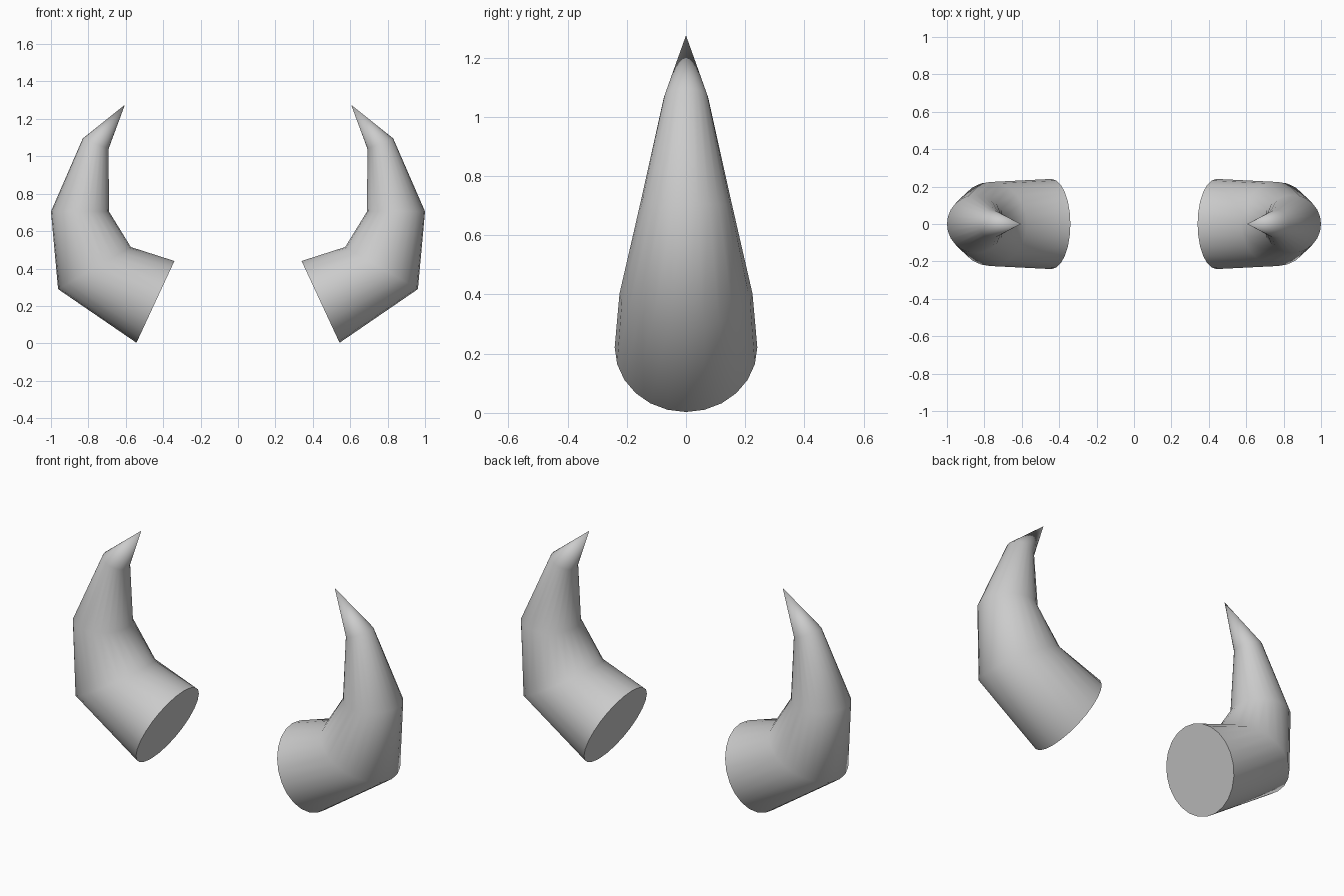
import bpy, bmesh, math
from mathutils import Vector

if "Cube" in bpy.data.objects:
    bpy.data.objects.remove(bpy.data.objects["Cube"])

SIDES = 24
# Each ring: inner (x, z), outer (x, z) of the horn's cross-section
RINGS = [((0.34, 0.44), (0.543, 0.003)),
         ((0.573, 0.515), (0.962, 0.29)),
         ((0.69, 0.705), (1.0, 0.705)),
         ((0.692, 1.04), (0.83, 1.095))]
TIP = (0.605, 0, 1.275)


def add_ring(bm, inner, outer):
    a = Vector((inner[0], 0, inner[1]))
    b = Vector((outer[0], 0, outer[1]))
    centre, axis = (a + b) / 2, (b - a) / 2
    side = Vector((0, axis.length, 0))
    angles = [math.tau * i / SIDES for i in range(SIDES)]
    return [bm.verts.new(centre + axis * math.cos(t) + side * math.sin(t)) for t in angles]


# Horn: lofted rings, capped base, pointed tip
bm = bmesh.new()
rings = [add_ring(bm, i, o) for i, o in RINGS]
tip = bm.verts.new(TIP)
bm.faces.new(rings[0])
for lo, hi in zip(rings, rings[1:]):
    for i in range(SIDES):
        j = (i + 1) % SIDES
        bm.faces.new((lo[i], lo[j], hi[j], hi[i]))
for i in range(SIDES):
    bm.faces.new((rings[-1][i], rings[-1][(i + 1) % SIDES], tip))
bmesh.ops.recalc_face_normals(bm, faces=bm.faces)
mesh = bpy.data.meshes.new("horns")
bm.to_mesh(mesh)
bm.free()

horns = bpy.data.objects.new("horns", mesh)
bpy.context.collection.objects.link(horns)
bpy.context.view_layer.objects.active = horns
horns.select_set(True)
bpy.ops.object.shade_smooth_by_angle(angle=math.radians(65))

# Second horn on the opposite side
mirror = horns.modifiers.new("Mirror", 'MIRROR')
mirror.use_axis = (True, False, False)
